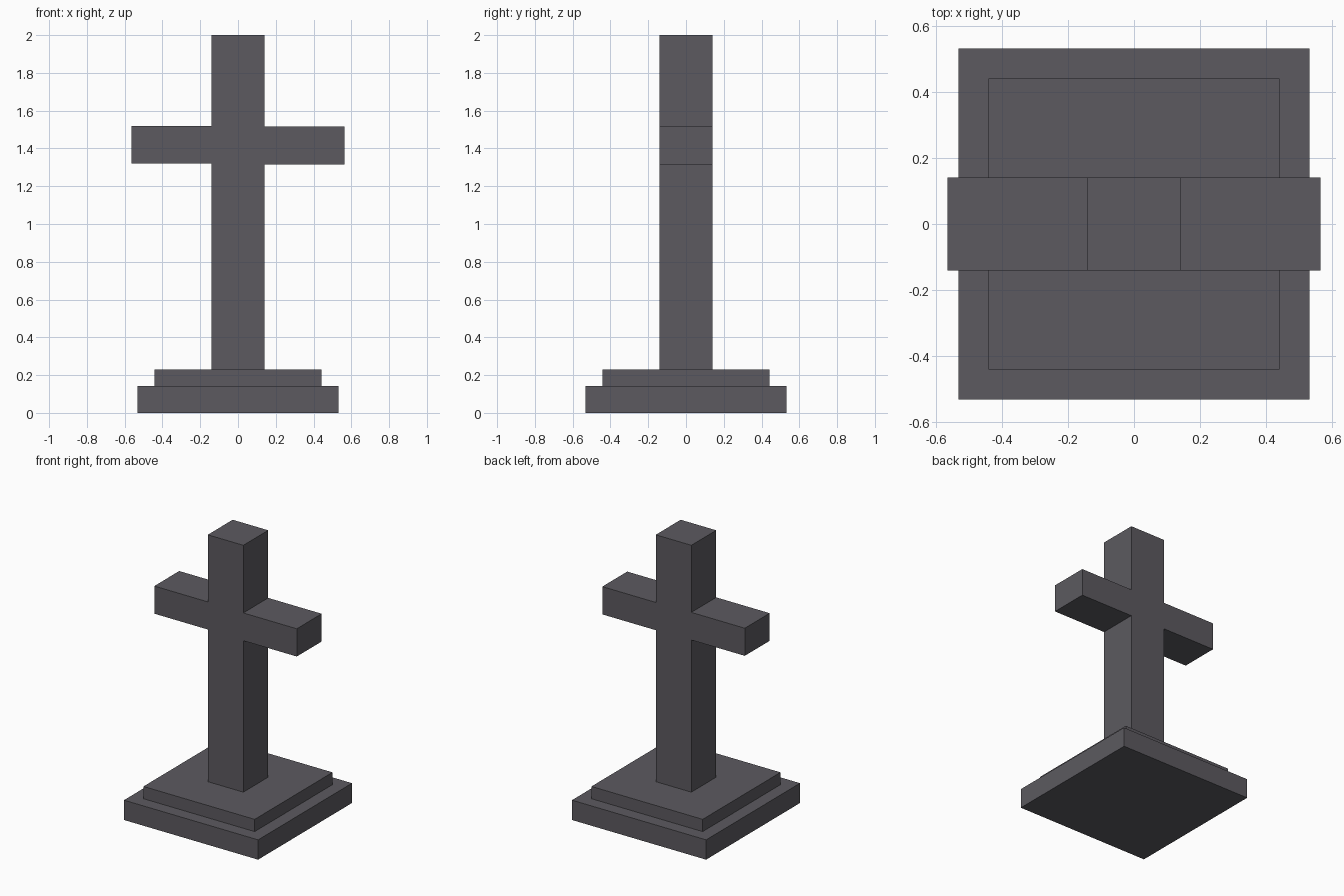
import bpy
import bmesh

if "Cube" in bpy.data.objects:
    bpy.data.objects.remove(bpy.data.objects["Cube"])

stone = bpy.data.materials.new("dark_grey_stone")
stone.diffuse_color = (0.107, 0.102, 0.117, 1)
stone.use_nodes = True
stone.node_tree.nodes["Principled BSDF"].inputs["Base Color"].default_value = stone.diffuse_color


def extrude_profile(name, points, to_start, direction):
    """Extrude a closed flat outline into a solid."""
    bm = bmesh.new()
    face = bm.faces.new([bm.verts.new(to_start(a, b)) for a, b in points])
    out = bmesh.ops.extrude_face_region(bm, geom=[face], use_keep_orig=True)
    moved = [g for g in out["geom"] if isinstance(g, bmesh.types.BMVert)]
    bmesh.ops.translate(bm, verts=moved, vec=direction)
    bmesh.ops.recalc_face_normals(bm, faces=bm.faces[:])
    mesh = bpy.data.meshes.new(name)
    bm.to_mesh(mesh)
    bm.free()
    mesh.materials.append(stone)
    obj = bpy.data.objects.new(name, mesh)
    bpy.context.collection.objects.link(obj)
    return obj


def slab(name, half, z0, z1):
    square = [(-half, -half), (half, -half), (half, half), (-half, half)]
    return extrude_profile(name, square, lambda x, y: (x, y, z0), (0, 0, z1 - z0))


# Two-step plinth
slab("lower_step", 0.532, 0.0, 0.142)
slab("upper_step", 0.441, 0.142, 0.23)

# Cross: one continuous outline, left arm sitting slightly higher than the right
w, arm = 0.141, 0.565
outline = [(-w, 0.23), (w, 0.23),
           (w, 1.316), (arm, 1.316), (arm, 1.515), (w, 1.515),
           (w, 2.0), (-w, 2.0),
           (-w, 1.519), (-arm, 1.519), (-arm, 1.321), (-w, 1.321)]
extrude_profile("cross", outline, lambda x, z: (x, -w, z), (0, 2 * w, 0))
